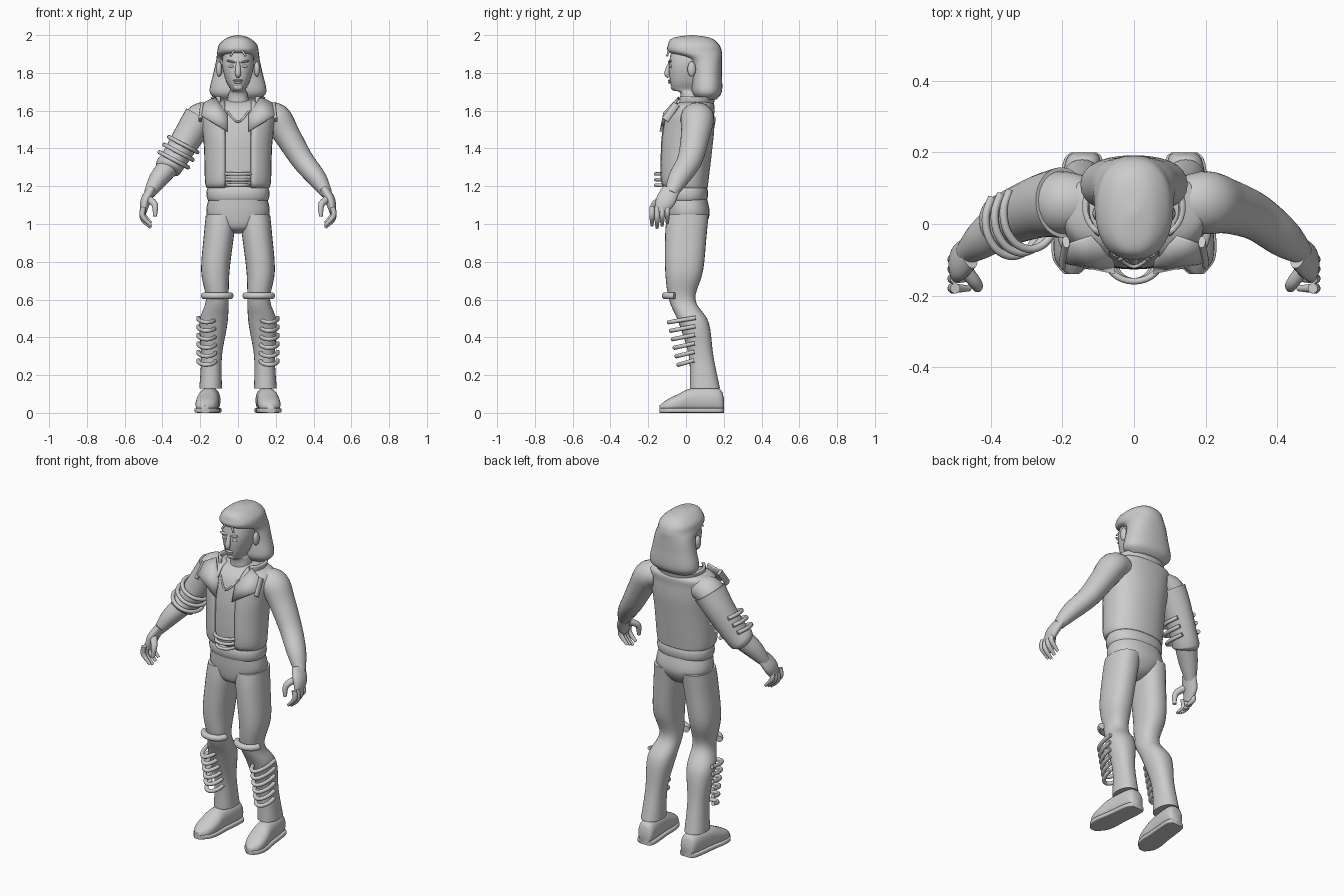
import bpy, bmesh, math
from mathutils import Vector

if "Cube" in bpy.data.objects:
    bpy.data.objects.remove(bpy.data.objects["Cube"], do_unlink=True)

grey = bpy.data.materials.new("plain_grey")
grey.use_nodes = True
grey.diffuse_color = (0.6, 0.6, 0.6, 1)
grey.node_tree.nodes["Principled BSDF"].inputs["Base Color"].default_value = grey.diffuse_color

SEGMENTS = 28
STEPS = 5
AXIS_Y = Vector((0, 1, 0))
AXIS_Z = Vector((0, 0, 1))
SIDES = (("left", 1), ("right", -1))


def smooth_rows(rows):
    """Hermite interpolation between rows of numbers."""
    last = len(rows) - 1
    vectors = [Vector(row) for row in rows]
    slopes = [(vectors[min(i + 1, last)] - vectors[max(i - 1, 0)]) / 2 for i in range(last + 1)]
    result = []
    for i in range(last):
        for step in range(STEPS):
            t = step / STEPS
            ease = t * t * (3 - 2 * t)
            result.append(vectors[i].lerp(vectors[i + 1], ease)
                          + slopes[i] * t * (1 - t) ** 2 - slopes[i + 1] * t * t * (1 - t))
    return result + [vectors[last]]


def finish(name, bm, solid=0):
    bmesh.ops.recalc_face_normals(bm, faces=bm.faces[:])
    mesh = bpy.data.meshes.new(name)
    bm.to_mesh(mesh)
    bm.free()
    mesh.materials.append(grey)
    part = bpy.data.objects.new(name, mesh)
    bpy.context.collection.objects.link(part)
    if solid:
        thickness = part.modifiers.new("thickness", "SOLIDIFY")
        thickness.thickness = solid
    bpy.ops.object.select_all(action="DESELECT")
    part.select_set(True)
    bpy.context.view_layer.objects.active = part
    bpy.ops.object.shade_smooth_by_angle(angle=math.radians(50))


def skin(name, rings, closed=True, solid=0):
    bm = bmesh.new()
    loops = [[bm.verts.new(point) for point in ring] for ring in rings]
    for low, high in zip(loops, loops[1:]):
        for i in range(0 if closed else 1, SEGMENTS):
            bm.faces.new((low[i - 1], low[i], high[i], high[i - 1]))
    if closed:
        bm.faces.new(loops[0])
        bm.faces.new(loops[-1])
    finish(name, bm, solid)


def oval(centre, u, v, power=2.3, gap=0):
    """Superellipse ring starting at -v, with an optional opening there."""
    start = math.asin((gap / u.length) ** (power / 2))
    spacing = 2 * (math.pi - start) / (SEGMENTS - 1 if gap else SEGMENTS)
    ring = []
    for i in range(SEGMENTS):
        angle = start + i * spacing
        across, along = math.sin(angle), -math.cos(angle)
        ring.append(centre + u * math.copysign(abs(across) ** (2 / power), across)
                    + v * math.copysign(abs(along) ** (2 / power), along))
    return ring


def stack(name, rows, x_offset=0, gap=0, solid=0):
    """Horizontal rings: height, half width, y centre, half depth, optional x."""
    rings = []
    for z, width, y, depth, *x in smooth_rows(rows):
        centre = Vector((x[0] * x_offset if x else 0, y, z))
        rings.append(oval(centre, Vector((width, 0, 0)), AXIS_Y * depth, gap=gap))
    skin(name, rings, not gap, solid)


def limb(name, rows, side=1, broad=1, reference=AXIS_Y):
    """Rings across a path of x, y, z, radius."""
    rows = smooth_rows([(x * side, y, z, radius) for x, y, z, radius in rows])
    path = [row.to_3d() for row in rows]
    rings = []
    for i, row in enumerate(rows):
        tangent = path[min(i + 1, len(path) - 1)] - path[max(i - 1, 0)]
        u = tangent.cross(reference).normalized()
        v = u.cross(tangent).normalized()
        rings.append(oval(path[i], u * row[3], v * row[3] * broad, 2))
    skin(name, rings)


def strap(name, centre, width, depth, spread, radius, side=1, rise=0, tilt=0):
    """Cord bent round the front; it may rise to the back or tilt outward."""
    x, y, z = centre
    path = []
    for i in range(-4, 5):
        angle = math.radians(spread) * i / 4
        across, forward = math.sin(angle), math.cos(angle)
        path.append((x + width * across, y - depth * forward,
                     z + rise * (1 - forward) + tilt * across, radius))
    limb(name, path, side, reference=AXIS_Z)


def blob(name, place, size, lean=0):
    bpy.ops.mesh.primitive_uv_sphere_add(segments=20, ring_count=12, location=place,
                                         rotation=(0, lean, 0))
    part = bpy.context.object
    part.name, part.scale = name, size
    part.data.materials.append(grey)
    bpy.ops.object.shade_smooth()


# Head, face and hair
stack("head", [(1.58, .07, .03, .06), (1.69, .05, .03, .06), (1.71, .04, .01, .08),
               (1.76, .065, .01, .095), (1.85, .085, .02, .11), (1.95, .07, .03, .1)])
stack("hair", [(1.66, .11, .11, .05), (1.7, .15, .11, .08), (1.8, .13, .11, .08),
               (1.87, .115, .1, .09), (1.91, .11, .05, .14), (1.95, .1, .04, .135),
               (1.985, .06, .03, .1), (2, .01, .03, .01)])
limb("nose", [(0, -.08, 1.86, .01), (0, -.1, 1.8, .015), (0, -.09, 1.78, .01)])
blob("upper_lip", (0, -.086, 1.76), (.027, .01, .006))
blob("lower_lip", (0, -.085, 1.75), (.022, .01, .007))
blob("chin", (0, -.065, 1.725), (.026, .016, .018))
for side, sign in SIDES:
    blob(side + "_eye", (sign * .034, -.08, 1.835), (.016, .01, .008))
    blob(side + "_brow", (sign * .036, -.085, 1.86), (.025, .01, .006), sign * -.2)
    blob(side + "_ear", (sign * .1, .03, 1.82), (.016, .022, .04))
    limb(side + "_fringe_lock", [(.02, -.09, 1.92), (.04, -.1, 1.9), (.04, -.09, 1.88)
                                 ] and [(.02, -.09, 1.92, .006), (.04, -.1, 1.89, .005)], sign)

# Jacket over a slightly smaller shirt
JACKET = [(1.19, .165, 0, .115), (1.23, .175, -.01, .13), (1.4, .18, 0, .14), (1.5, .19, .01, .14),
          (1.58, .2, .02, .13), (1.63, .19, .04, .11), (1.655, .1, .05, .07)]
stack("jacket", JACKET, gap=.07, solid=.015)
stack("shirt", [(z, width - .015, y, depth - .015) for z, width, y, depth in JACKET])
stack("collar", [(1.62, .12, .04, .09), (1.675, .13, .05, .09)], gap=.09, solid=.015)
limb("neckline", [(-.06, -.08, 1.6, .005), (0, -.12, 1.54, .005), (.06, -.08, 1.6, .005)],
     reference=AXIS_Z)

# Waistband with a rounded profile, and its fastenings
PUFF = [math.radians(angle) for angle in range(0, 181, 30)]
stack("waistband", [(1.16 - .04 * math.cos(a), .15 + .017 * math.sin(a), 0, .1 + .017 * math.sin(a))
                    for a in PUFF])
for i, level in enumerate(("lower", "middle", "upper")):
    strap(level + "_waist_strap", (0, -.1, 1.205 + .03 * i), .055 + .01 * i, .06, 80, .009)

LAPEL = [(.055, -.14, 1.49), (.055, -.11, 1.58), (.12, -.04, 1.675), (.18, -.06, 1.645),
         (.2, -.11, 1.58)]
for side, sign in SIDES:
    bm = bmesh.new()
    rim = [bm.verts.new((x * sign, y, z)) for x, y, z in LAPEL]
    hub = bm.verts.new((sign * .115, -.12, 1.59))
    for i in range(len(rim)):
        bm.faces.new((rim[i - 1], rim[i], hub))
    finish(side + "_lapel", bm, .012)
    limb(side + "_shoulder_tab", [(.19, -.05, 1.635, .01), (.2, -.11, 1.55, .01)], sign, 2)

# Arms and hands
ARM = [(.13, .06, 1.57, .065), (.2, .06, 1.56, .08), (.26, .05, 1.47, .07),
       (.34, .02, 1.34, .06), (.42, -.04, 1.24, .05), (.47, -.08, 1.16, .03)]
for side, sign in SIDES:
    limb(side + "_arm", ARM, sign, 1.1)
    limb(side + "_palm", [(.46, -.08, 1.18, .025), (.49, -.11, 1.12, .027), (.5, -.14, 1.06, .015)],
         sign, 1.9)
    limb(side + "_thumb", [(.47, -.13, 1.13, .02), (.44, -.17, 1.1, .017), (.44, -.18, 1.04, .01)], sign)
    for i, finger in enumerate(("index", "middle", "ring", "little")):
        y, lift = -.18 + .027 * i, .012 * abs(i - 1)
        limb(f"{side}_{finger}_finger", [(.5, y, 1.09, .014), (.505, y, 1.03 + lift, .014),
                                         (.46, y, .98 + lift, .008)], sign)

# Rolled sleeve with loose straps on the right arm
limb("right_sleeve", [(x, y, z, radius + .01) for x, y, z, radius in ARM[1:4]]
     + [(.37, 0, 1.3, .07), (.38, -.01, 1.28, .05)], -1, 1.1)
for i, level in enumerate(("upper", "middle", "lower")):
    strap(level + "_sleeve_strap", (.29 + .025 * i, .03 - .01 * i, 1.42 - .04 * i),
          .075, .1, 130, .011, -1, tilt=.04)

# Trousers, straps and shoes
stack("hips", [(1.14, .155, 0, .11), (1.05, .165, .01, .115), (.98, .1, 0, .09), (.95, .03, 0, .04)])
LEG = [(1.05, .08, .01, .11, .09), (.95, .08, 0, .11, .1), (.75, .075, -.01, .1, .12),
       (.6, .06, -.02, .07, .11), (.48, .075, .04, .08, .13), (.3, .055, .08, .065, .14),
       (.13, .06, .1, .08, .145)]
# Shoe sections: y, half width, height
SHOE = [(.2, .03, .08), (.17, .05, .13), (.03, .055, .13), (-.04, .06, .1), (-.1, .05, .07),
        (-.14, .015, .04)]
for side, sign in SIDES:
    stack(side + "_leg", LEG, sign)
    strap(side + "_knee_strap", (.11, -.05, .62), .07, .06, 80, .018, sign)
    for i, level in enumerate(("top", "second", "third", "fourth", "fifth", "bottom")):
        strap(f"{side}_{level}_shin_strap", (.165, .03, .48 - .045 * i), .045, .12 - .01 * i,
              100, .011, sign, .02)
    shoe, sole = [], []
    for y, width, height in smooth_rows(SHOE):
        x = sign * (.16 - y / 10)
        shoe.append(oval(Vector((x, y, height / 2)), Vector((width, 0, 0)), AXIS_Z * height / 2))
        sole.append(oval(Vector((x, y, .013)), Vector((width + .006, 0, 0)), AXIS_Z * .013, 6))
    skin(side + "_shoe", shoe)
    skin(side + "_sole", sole)
